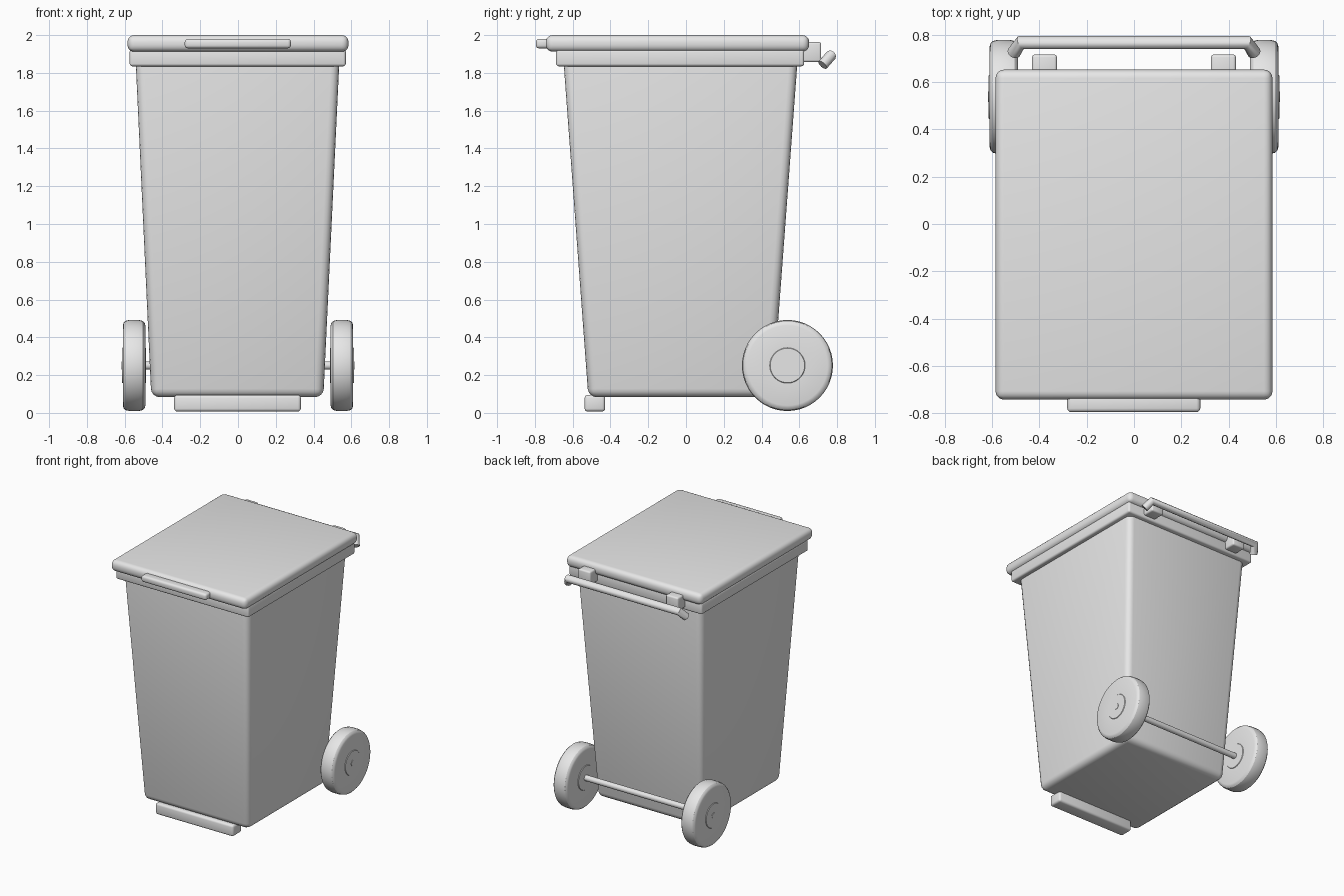
import bpy, bmesh, math
from mathutils import Vector

if "Cube" in bpy.data.objects:
    bpy.data.objects.remove(bpy.data.objects["Cube"])

grey = bpy.data.materials.new("plain_grey")
grey.diffuse_color = (0.8, 0.8, 0.8, 1)
grey.use_nodes = True
grey.node_tree.nodes["Principled BSDF"].inputs["Base Color"].default_value = grey.diffuse_color


def finish(name, bm, angle=35):
    """Turn a bmesh into a smooth-by-angle object."""
    bmesh.ops.recalc_face_normals(bm, faces=bm.faces)
    me = bpy.data.meshes.new(name)
    bm.to_mesh(me)
    bm.free()
    me.materials.append(grey)
    ob = bpy.data.objects.new(name, me)
    bpy.context.collection.objects.link(ob)
    bpy.ops.object.select_all(action='DESELECT')
    ob.select_set(True)
    bpy.context.view_layer.objects.active = ob
    bpy.ops.object.shade_smooth_by_angle(angle=math.radians(angle))
    return ob


def tapered_box(name, low, high, z0, z1, bevel, segments=4):
    """Rounded box; low and high are (x0, x1, y0, y1) at z0 and z1."""
    bm = bmesh.new()
    rings = []
    for (x0, x1, y0, y1), z in ((low, z0), (high, z1)):
        rings.append([bm.verts.new((x, y, z)) for x, y in
                      ((x0, y0), (x1, y0), (x1, y1), (x0, y1))])
    a, b = rings
    bm.faces.new(a[::-1])
    bm.faces.new(b)
    for i in range(4):
        j = (i + 1) % 4
        bm.faces.new((a[i], a[j], b[j], b[i]))
    bmesh.ops.bevel(bm, geom=bm.edges[:], offset=bevel, segments=segments,
                    profile=0.5, affect='EDGES', clamp_overlap=True)
    return finish(name, bm)


def box(name, x0, x1, y0, y1, z0, z1, bevel, segments=3):
    r = (x0, x1, y0, y1)
    return tapered_box(name, r, r, z0, z1, bevel, segments)


def lathe_x(name, profile, centre, steps=48):
    """Spin (x, radius) points around the x axis."""
    bm = bmesh.new()
    verts = [bm.verts.new((x, 0, r)) for x, r in profile]
    edges = [bm.edges.new(p) for p in zip(verts, verts[1:])]
    bmesh.ops.spin(bm, geom=verts + edges, cent=(0, 0, 0), axis=(1, 0, 0),
                   angle=math.tau, steps=steps)
    bmesh.ops.remove_doubles(bm, verts=bm.verts, dist=0.0003)
    bmesh.ops.translate(bm, verts=bm.verts, vec=Vector(centre))
    return finish(name, bm, 30)


# Tapered bin body, collar and lid
tapered_box("body", (-0.459, 0.452, -0.517, 0.458),
            (-0.544, 0.539, -0.652, 0.594), 0.083, 1.91, 0.045)
box("collar", -0.574, 0.571, -0.688, 0.626, 1.835, 1.925, 0.014)
box("lid", -0.585, 0.585, -0.742, 0.652, 1.912, 2.0, 0.036, 5)

# Front grip and foot bar
box("lid_grip", -0.282, 0.28, -0.795, -0.72, 1.93, 1.98, 0.016)
box("foot_bar", -0.338, 0.333, -0.537, -0.428, 0.007, 0.095, 0.016)

# Hinge blocks
for side, x in (("left", -0.378), ("right", 0.378)):
    box("hinge_" + side, x - 0.053, x + 0.053, 0.6, 0.716, 1.857, 1.963, 0.012)

# Rear push bar with ends bent down and inwards
curve = bpy.data.curves.new("bar_path", 'CURVE')
curve.dimensions = '3D'
curve.bevel_depth = 0.029
curve.bevel_resolution = 4
curve.use_fill_caps = True
path = [(-0.508, 0.723, 1.842), (-0.478, 0.767, 1.892),
        (0.478, 0.767, 1.892), (0.508, 0.723, 1.842)]
spline = curve.splines.new('POLY')
spline.points.add(len(path) - 1)
for p, co in zip(spline.points, path):
    p.co = (*co, 1)
tmp = bpy.data.objects.new("bar_path", curve)
bpy.context.collection.objects.link(tmp)
bpy.context.view_layer.update()
bm = bmesh.new()
bm.from_mesh(tmp.evaluated_get(bpy.context.evaluated_depsgraph_get()).to_mesh())
bpy.data.objects.remove(tmp)
finish("push_bar", bm)

# Wheels with slightly crowned tread and raised hubs
half = [(0.064, 0.0), (0.064, 0.091), (0.060, 0.094), (0.060, 0.212),
        (0.056, 0.226), (0.046, 0.236), (0.025, 0.241)]
wheel = half + [(-x, r) for x, r in reversed(half)]
for side, x in (("left", -0.55), ("right", 0.55)):
    lathe_x("wheel_" + side, wheel, (x, 0.537, 0.251))

# Axle
lathe_x("axle", [(-0.617, 0), (-0.617, 0.022), (0.617, 0.022), (0.617, 0)],
        (0, 0.537, 0.251), 24)
